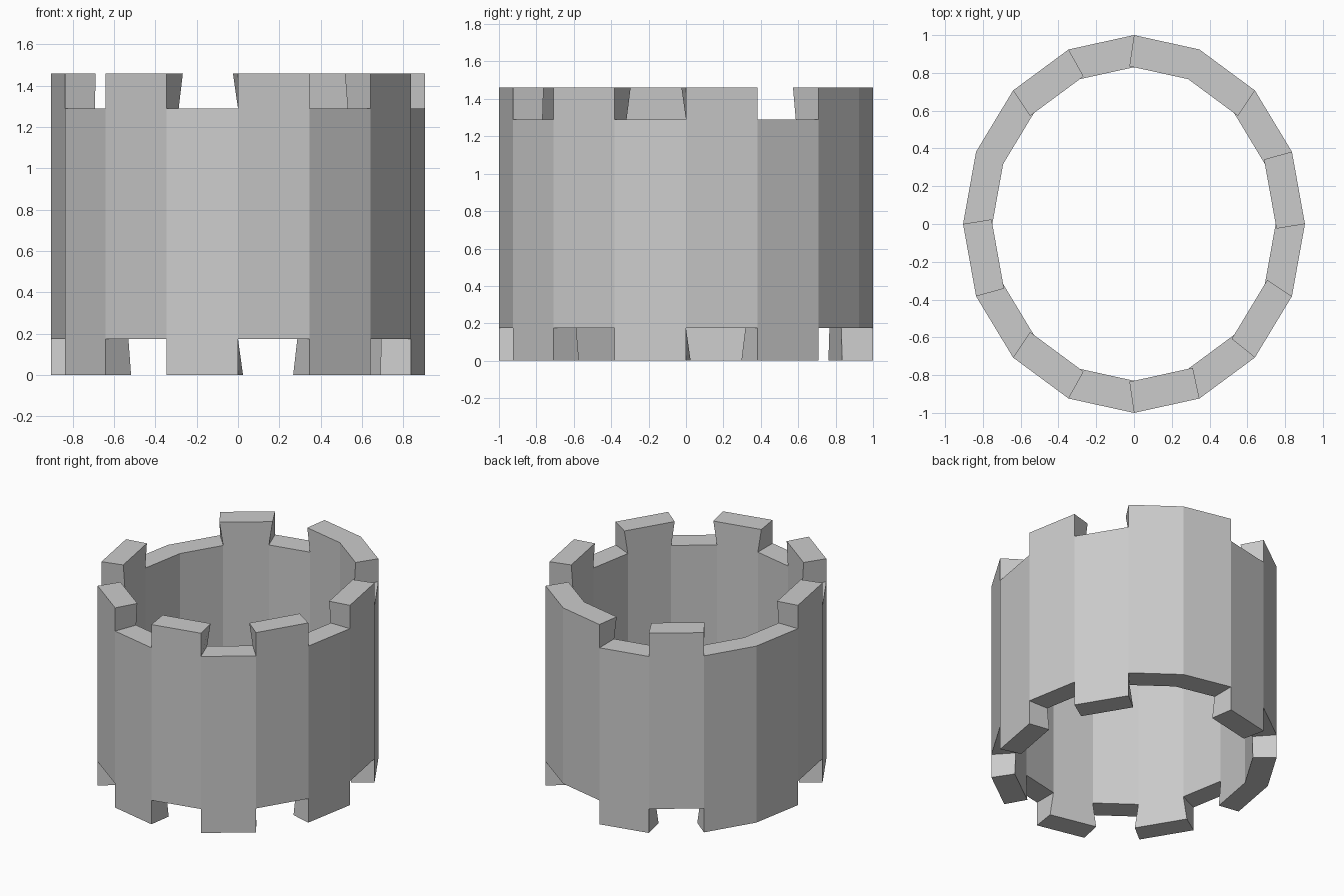
import bpy, bmesh
from math import cos, sin, tau
from mathutils import Vector

if "Cube" in bpy.data.objects:
    bpy.data.objects.remove(bpy.data.objects["Cube"])

N = 16
LEVELS = [0, 0.175, 1.29, 1.46]
OUTER, INNER = (0.905, 1.0), (0.75, 0.83)
FLARE = 0.025                       # tooth tips widen on the inside
# raised segments carry a top tooth, the others a bottom tooth
RAISED = {0, 2, 3, 5, 8, 10, 12, 14}


def filled(seg, layer):
    if layer not in (0, 1, 2):
        return False
    return layer == 1 or ((seg % N in RAISED) == (layer == 2))


def ring_point(k, radii):
    a = tau * k / N
    return Vector((radii[0] * cos(a), radii[1] * sin(a), 0))


bm = bmesh.new()
cache = {}


def vert(k, level, inner):
    k %= N
    key = (k, level, inner)
    if key not in cache:
        p = ring_point(k, INNER if inner else OUTER)
        if inner and level in (0, 3):
            layer = 0 if level == 0 else 2
            before, after = filled(k - 1, layer), filled(k, layer)
            if before != after:
                far = ring_point(k - 1 if before else k + 1, INNER)
                p += (p - far).normalized() * FLARE
        p.z = LEVELS[level]
        cache[key] = bm.verts.new(p)
    return cache[key]


def face(*corners):
    bm.faces.new([vert(*c) for c in corners])


# Ring wall: only the exposed faces of each segment
for s in range(N):
    e = s + 1
    for i in range(3):
        if not filled(s, i):
            continue
        j = i + 1
        face((s, i, 0), (e, i, 0), (e, j, 0), (s, j, 0))
        face((e, i, 1), (s, i, 1), (s, j, 1), (e, j, 1))
        if not filled(s, i + 1):
            face((s, j, 0), (e, j, 0), (e, j, 1), (s, j, 1))
        if not filled(s, i - 1):
            face((e, i, 0), (s, i, 0), (s, i, 1), (e, i, 1))
        if not filled(s - 1, i):
            face((s, i, 1), (s, i, 0), (s, j, 0), (s, j, 1))
        if not filled(s + 1, i):
            face((e, i, 0), (e, i, 1), (e, j, 1), (e, j, 0))

bmesh.ops.recalc_face_normals(bm, faces=bm.faces)
mesh = bpy.data.meshes.new("toothed_ring")
bm.to_mesh(mesh)
bm.free()
bpy.context.collection.objects.link(bpy.data.objects.new("toothed_ring", mesh))
